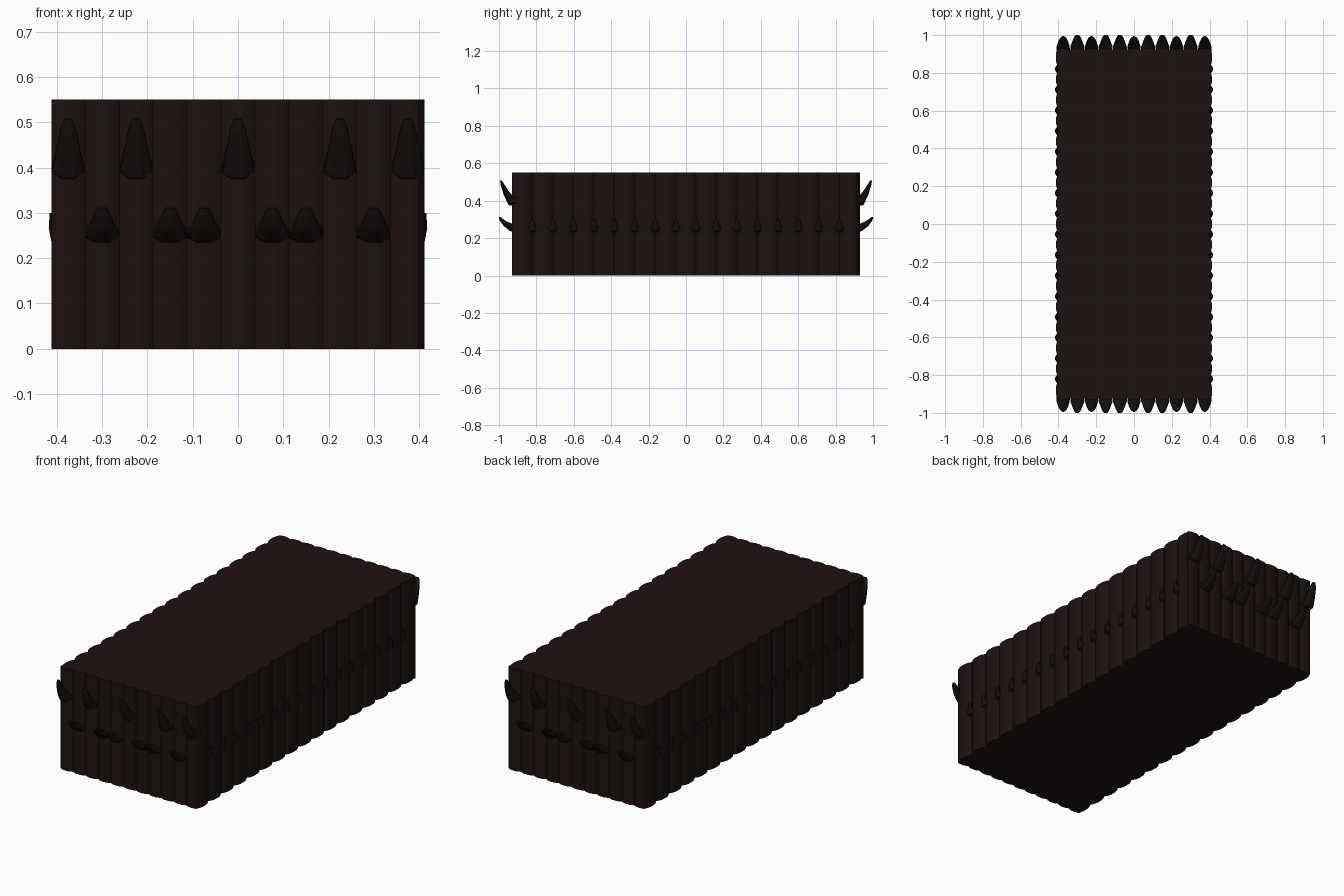
import bpy, bmesh, math
from mathutils import Vector

if "Cube" in bpy.data.objects:
    bpy.data.objects.remove(bpy.data.objects["Cube"])

H = 0.55
HX, HY = 0.412, 0.93
NX, NY = 11, 17


def material(name, rgb):
    m = bpy.data.materials.new(name)
    m.diffuse_color = (*rgb, 1)
    m.use_nodes = True
    m.node_tree.nodes["Principled BSDF"].inputs["Base Color"].default_value = m.diffuse_color
    return m


bark = material("dark_bark", (0.012, 0.006, 0.005))
branch_wood = material("dark_branch", (0.008, 0.005, 0.004))


def finish(name, bm, mat):
    bmesh.ops.recalc_face_normals(bm, faces=bm.faces[:])
    me = bpy.data.meshes.new(name)
    bm.to_mesh(me)
    bm.free()
    ob = bpy.data.objects.new(name, me)
    bpy.context.collection.objects.link(ob)
    me.materials.append(mat)
    return ob


# Body: one scalloped outline, each scallop being the exposed face of a log
def wall(start, end, count, depth):
    a, b = Vector(start), Vector(end)
    along = (b - a) / count
    inward = Vector((-along.y, along.x)).normalized()
    pts = []
    for i in range(count):
        for t, d in ((0, 1), (0.16, 0.35), (0.34, 0), (0.66, 0), (0.84, 0.35)):
            pts.append(a + along * (i + t) + inward * depth * d)
    return pts


corners = [(-HX, -HY), (HX, -HY), (HX, HY), (-HX, HY)]
outline = []
for i in range(4):
    n, d = ((NX, 0.010), (NY, 0.016))[i % 2]
    outline += wall(corners[i], corners[(i + 1) % 4], n, d)
bm = bmesh.new()
base = bm.faces.new([bm.verts.new((p.x, p.y, 0)) for p in outline])
ext = bmesh.ops.extrude_face_region(bm, geom=[base])
top = [v for v in ext["geom"] if isinstance(v, bmesh.types.BMVert)]
bmesh.ops.translate(bm, verts=top, vec=(0, 0, H))
if base.is_valid is False or len([f for f in bm.faces if len(f.verts) > 4]) < 2:
    bm.faces.new([v for v in bm.verts if v.co.z < 0.001][:len(outline)])
finish("log_wall_block", bm, bark)


# Broken branch: tapered eight-sided tube through (outward, height, half width, thickness)
def branch(name, origin, out, rings):
    out = Vector(out)
    side = Vector((-out.y, out.x, 0))
    bm = bmesh.new()
    loops = []
    for k, (o, z, w, t) in enumerate(rings):
        j, l = max(k - 1, 0), min(k + 1, len(rings) - 1)
        tangent = Vector((rings[l][0] - rings[j][0], rings[l][1] - rings[j][1])).normalized()
        loop = []
        for s in range(8):
            a = math.tau * (s + 0.5) / 8
            p = Vector(origin) + side * (w * math.cos(a))
            p += out * (o + tangent.y * t * math.sin(a))
            p.z += z - tangent.x * t * math.sin(a)
            loop.append(bm.verts.new(p))
        loops.append(loop)
    for l0, l1 in zip(loops, loops[1:]):
        for s in range(8):
            bm.faces.new((l0[s], l0[(s + 1) % 8], l1[(s + 1) % 8], l1[s]))
    bm.faces.new(loops[0])
    bm.faces.new(loops[-1])
    return finish(name, bm, branch_wood)


high = [(-0.03, 0.405, 0.040, 0.035), (0.005, 0.40, 0.037, 0.030),
        (0.030, 0.44, 0.028, 0.018), (0.050, 0.482, 0.019, 0.011), (0.060, 0.508, 0.009, 0.005)]
low = [(-0.03, 0.250, 0.040, 0.026), (0.005, 0.258, 0.040, 0.022),
       (0.035, 0.276, 0.028, 0.016), (0.058, 0.298, 0.018, 0.010), (0.068, 0.312, 0.010, 0.005)]
knot = [(-0.03, 0.245, 0.036, 0.024), (-0.012, 0.252, 0.028, 0.020),
        (-0.003, 0.27, 0.016, 0.010), (0.0, 0.30, 0.008, 0.004)]

# Branches on both ends, high and low
for sgn in (-1, 1):
    for i in range(NX):
        x = (i - NX // 2) * 0.075
        is_high = abs(i - 5) in (0, 3, 5)
        branch("high_branch" if is_high else "low_branch",
               (x, sgn * HY, 0), (0, sgn, 0), high if is_high else low)

# Small knots sitting in the grooves of the long sides
step = 2 * HY / NY
for sgn in (-1, 1):
    for i in range(1, NY):
        branch("side_knot", (sgn * HX, -HY + i * step, 0), (sgn, 0, 0), knot)
